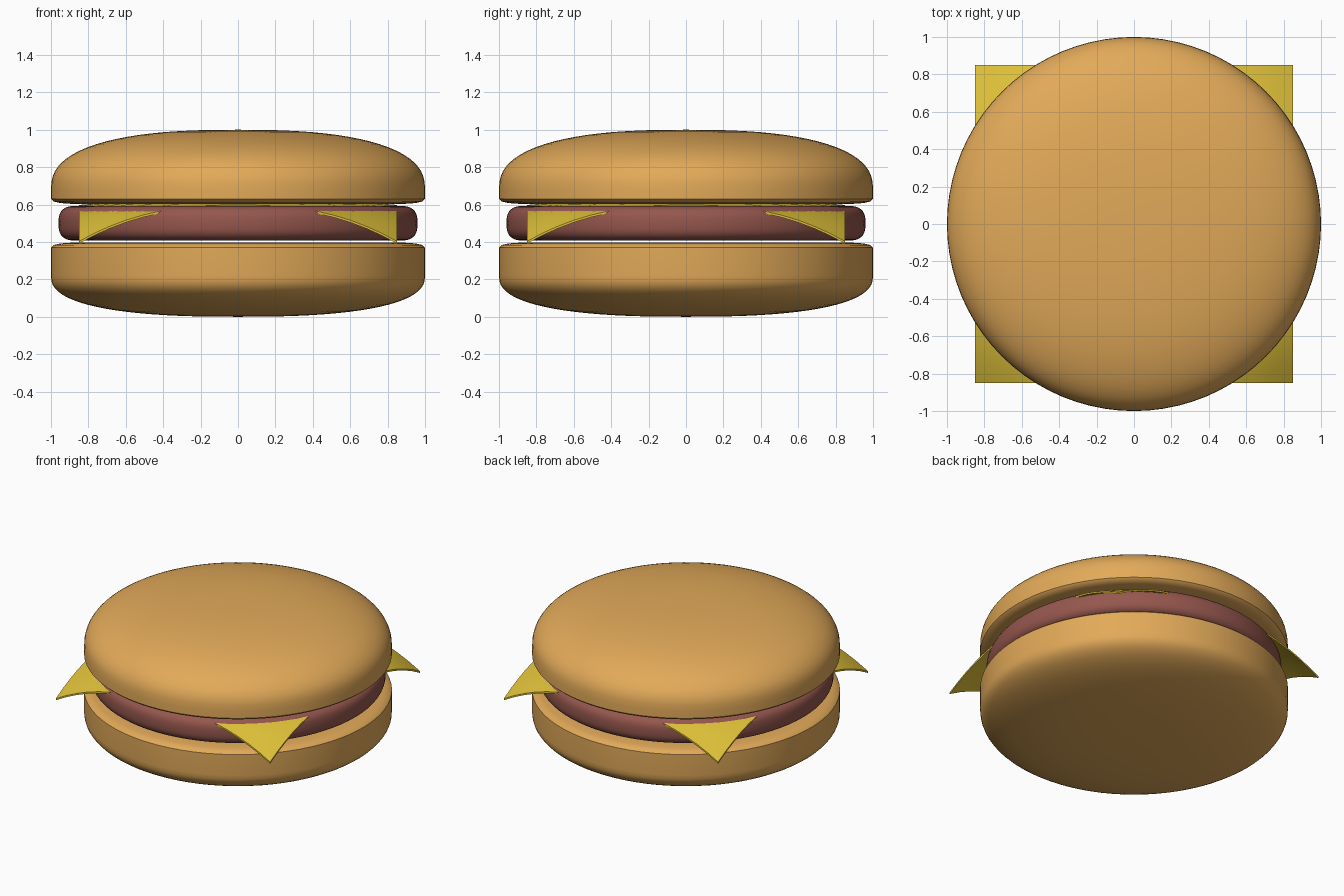
import bpy, bmesh, math

if "Cube" in bpy.data.objects:
    bpy.data.objects.remove(bpy.data.objects["Cube"])

def material(name, col):
    m = bpy.data.materials.new(name)
    m.diffuse_color = (*col, 1)
    m.use_nodes = True
    m.node_tree.nodes["Principled BSDF"].inputs["Base Color"].default_value = m.diffuse_color
    return m

def finish(name, bm, mat, angle=40):
    bmesh.ops.recalc_face_normals(bm, faces=bm.faces)
    me = bpy.data.meshes.new(name)
    bm.to_mesh(me)
    bm.free()
    me.materials.append(mat)
    ob = bpy.data.objects.new(name, me)
    bpy.context.collection.objects.link(ob)
    bpy.ops.object.select_all(action='DESELECT')
    ob.select_set(True)
    bpy.context.view_layer.objects.active = ob
    bpy.ops.object.shade_smooth_by_angle(angle=math.radians(angle))
    return ob

def lathe(name, profile, mat, steps=80):
    bm = bmesh.new()
    vs = [bm.verts.new((r, 0, z)) for r, z in profile]
    es = [bm.edges.new(p) for p in zip(vs, vs[1:])]
    bmesh.ops.spin(bm, geom=vs + es, cent=(0, 0, 0), axis=(0, 0, 1),
                   angle=2 * math.pi, steps=steps, use_merge=True)
    bmesh.ops.remove_doubles(bm, verts=bm.verts, dist=1e-5)
    return finish(name, bm, mat)

def arc(r0, z0, dr, dz, n, count):
    # superellipse quarter from the outer side towards the axis
    pts = []
    for i in range(count + 1):
        t = math.pi / 2 * i / count
        pts.append((r0 + dr * max(math.cos(t), 0) ** (2 / n) if i < count else r0,
                    z0 + dz * math.sin(t) ** (2 / n)))
    return pts

bread = material("bread", (0.76, 0.40, 0.10))
meat = material("meat", (0.30, 0.095, 0.075))
yellow = material("cheese", (0.74, 0.53, 0.04))

# Buns: flat cut face, soft rim, domed outer side
rim = [(0, 0), (0.88, 0), (0.95, 0.005), (0.985, 0.013), (1.0, 0.027)]
lathe("top_bun", [(r, 0.603 + h) for r, h in rim] + arc(0, 0.68, 1, 0.32, 2.5, 20), bread)
lathe("bottom_bun", [(r, 0.397 - h) for r, h in rim] + arc(0, 0.22, 1, -0.22, 2.5, 20), bread)

# Patty: disc with a rounded side
upper = arc(0.86, 0.5, 0.10, 0.093, 2.8, 10) + [(0, 0.593)]
lower = [(r, 1.0 - z) for r, z in reversed(upper)]
lathe("patty", lower + upper[1:], meat)

# Cheese: square slice whose corners droop over the patty
bm = bmesh.new()
bmesh.ops.create_grid(bm, x_segments=20, y_segments=20, size=0.85)
for v in bm.verts:
    r = math.hypot(v.co.x, v.co.y)
    v.co.z = 0.605 - 0.2 * (max(r - 0.8, 0) / 0.4) ** 1.6
top = list(bm.faces)
ret = bmesh.ops.extrude_face_region(bm, geom=top, use_keep_orig=True)
for v in [g for g in ret["geom"] if isinstance(g, bmesh.types.BMVert)]:
    v.co.z -= 0.012
finish("cheese_slice", bm, yellow)
